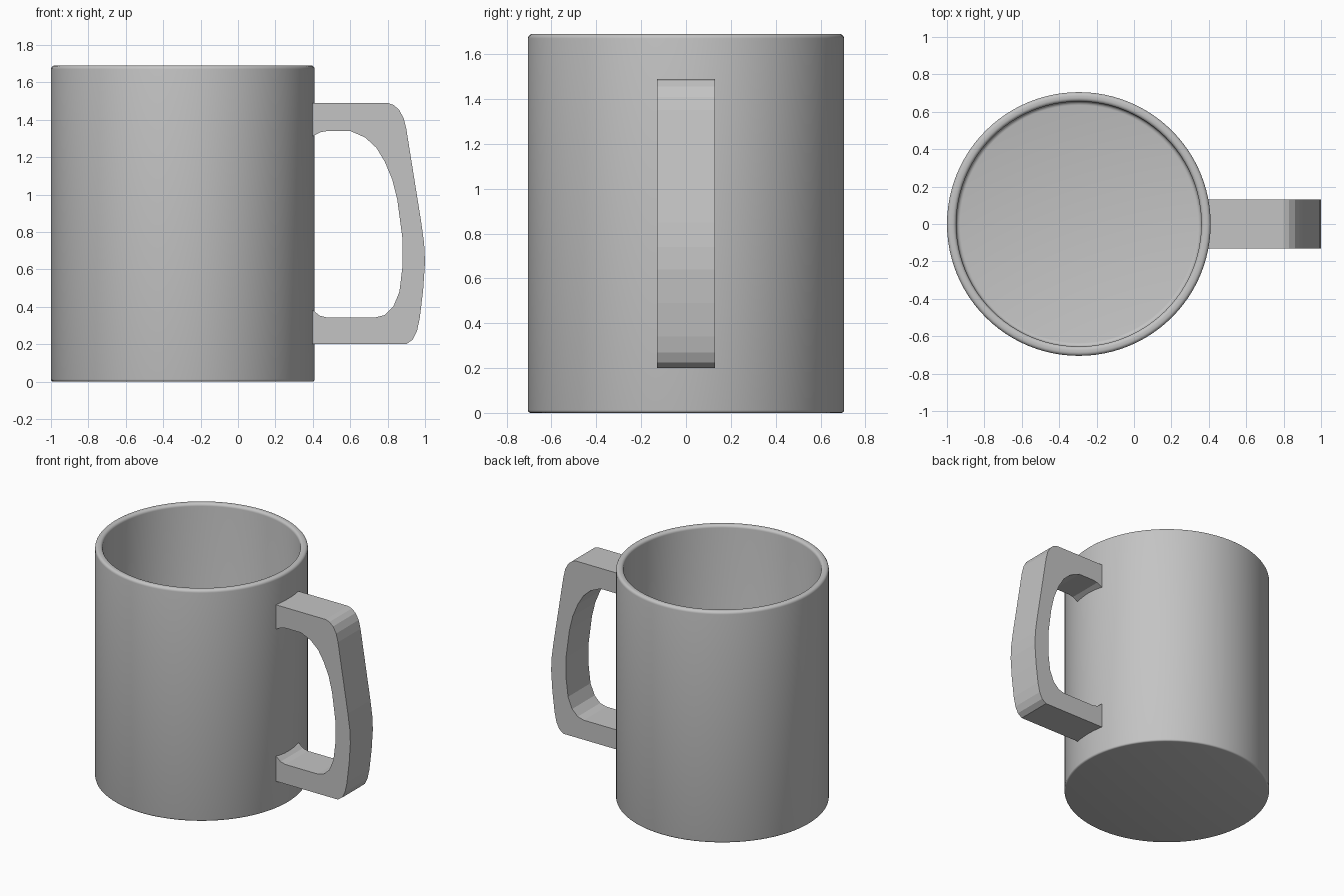
import bpy, bmesh, math

if "Cube" in bpy.data.objects:
    bpy.data.objects.remove(bpy.data.objects["Cube"])

CX = -0.295      # axis of the cup
HALF_W = 0.13    # half width of the handle
SEG = 96

grey = bpy.data.materials.new("plain grey")
grey.diffuse_color = (0.55, 0.55, 0.55, 1)
grey.use_nodes = True
grey.node_tree.nodes["Principled BSDF"].inputs["Base Color"].default_value = grey.diffuse_color


def finish(name, bm):
    bmesh.ops.recalc_face_normals(bm, faces=bm.faces)
    me = bpy.data.meshes.new(name)
    bm.to_mesh(me)
    bm.free()
    me.materials.append(grey)
    ob = bpy.data.objects.new(name, me)
    bpy.context.collection.objects.link(ob)
    return ob


def arc(cx, cz, r, a0, a1, n=5):
    return [(cx + r * math.cos(math.radians(a0 + (a1 - a0) * i / n)),
             cz + r * math.sin(math.radians(a0 + (a1 - a0) * i / n))) for i in range(n + 1)]


# Cup: hollow lathed profile with rounded rim and softened base
profile = [(0, 0)] + arc(0.693, 0.012, 0.012, -90, 0, 3)
profile += arc(0.685, 1.67, 0.02, 0, 90) + arc(0.675, 1.67, 0.02, 90, 180)
profile += arc(0.635, 0.07, 0.02, 0, -90, 3) + [(0, 0.05)]
bm = bmesh.new()
verts = [bm.verts.new((r, 0, z)) for r, z in profile]
edges = [bm.edges.new(p) for p in zip(verts, verts[1:])]
bmesh.ops.spin(bm, geom=verts + edges, cent=(0, 0, 0), axis=(0, 0, 1),
               angle=2 * math.pi, steps=SEG)
bmesh.ops.remove_doubles(bm, verts=bm.verts, dist=1e-4)
cup = finish("cup", bm)
cup.location.x = CX
bpy.context.view_layer.objects.active = cup
cup.select_set(True)
bpy.ops.object.shade_smooth_by_angle(angle=math.radians(35))

# Handle: flat-sided loop profile, extruded across y, ends sunk into the wall
outer = [(0.385, 1.49), (0.80, 1.49), (0.83, 1.48), (0.86, 1.455), (0.885, 1.41),
         (0.90, 1.35), (0.98, 0.85), (0.995, 0.74), (1.0, 0.64), (0.99, 0.49),
         (0.972, 0.34), (0.957, 0.27), (0.935, 0.225), (0.90, 0.20), (0.385, 0.20)]
inner = [(0.385, 0.39), (0.41, 0.375), (0.435, 0.353), (0.475, 0.343), (0.735, 0.343),
         (0.785, 0.356), (0.83, 0.40), (0.863, 0.48), (0.88, 0.62), (0.88, 0.76),
         (0.852, 0.97), (0.825, 1.08), (0.785, 1.175), (0.74, 1.25), (0.68, 1.305),
         (0.60, 1.34), (0.48, 1.34), (0.44, 1.333), (0.385, 1.305)]
bm = bmesh.new()
face = bm.faces.new([bm.verts.new((x, -HALF_W, z)) for x, z in outer + inner])
new = bmesh.ops.extrude_face_region(bm, geom=[face])["geom"]
bmesh.ops.translate(bm, vec=(0, 2 * HALF_W, 0),
                    verts=[v for v in new if isinstance(v, bmesh.types.BMVert)])
if face.is_valid and all(len(e.link_faces) == 1 for e in face.edges):
    bm.faces.remove(face)
# keep both end caps closed
boundary = [e for e in bm.edges if e.is_boundary]
if boundary:
    bmesh.ops.holes_fill(bm, edges=boundary, sides=0)
bmesh.ops.triangulate(bm, faces=[f for f in bm.faces if len(f.verts) > 4])
finish("handle", bm)
